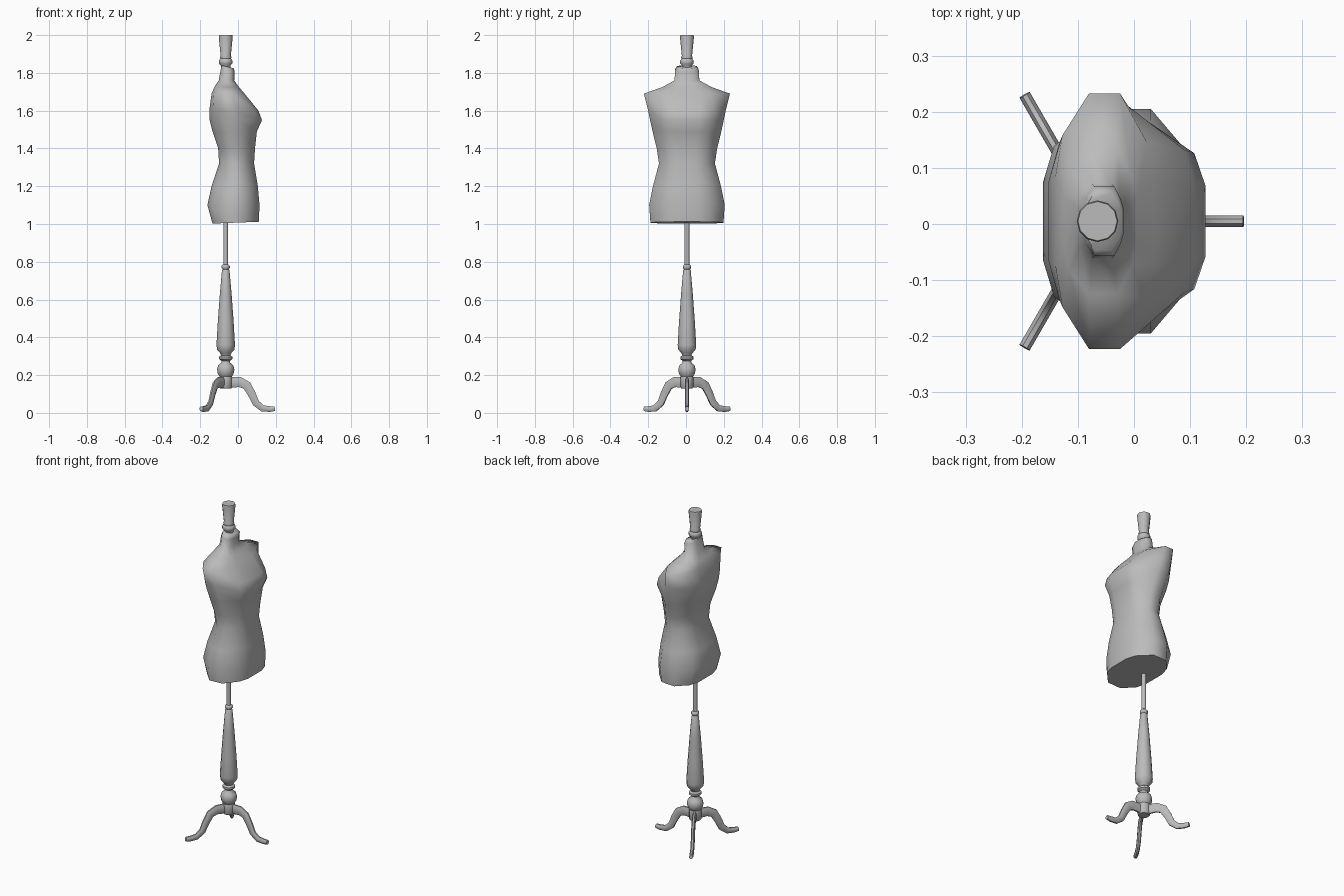
import bpy, bmesh, math
from mathutils import Vector, Matrix

cube = bpy.data.objects.get("Cube")
if cube:
    bpy.data.objects.remove(cube, do_unlink=True)

AXIS = Vector((-0.065, 0.005, 0))   # centre line of the stand

grey = bpy.data.materials.new("plain grey")
grey.use_nodes = True
grey.diffuse_color = (0.5, 0.5, 0.5, 1)
grey.node_tree.nodes["Principled BSDF"].inputs["Base Color"].default_value = (0.5, 0.5, 0.5, 1)


def loft(name, rings, angle, matrix=Matrix()):
    """Skin a list of equal-length point rings and cap both ends."""
    bm = bmesh.new()
    loops = [[bm.verts.new(matrix @ Vector(p)) for p in ring] for ring in rings]
    n = len(loops[0])
    for a, b in zip(loops, loops[1:]):
        for i in range(n):
            j = (i + 1) % n
            bm.faces.new((a[i], a[j], b[j], b[i]))
    bm.faces.new(loops[0])
    bm.faces.new(loops[-1])
    bmesh.ops.recalc_face_normals(bm, faces=bm.faces)
    mesh = bpy.data.meshes.new(name)
    bm.to_mesh(mesh)
    bm.free()
    mesh.materials.append(grey)
    obj = bpy.data.objects.new(name, mesh)
    bpy.context.collection.objects.link(obj)
    bpy.ops.object.select_all(action="DESELECT")
    obj.select_set(True)
    bpy.context.view_layer.objects.active = obj
    bpy.ops.object.shade_smooth_by_angle(angle=math.radians(angle))
    return obj


def lathe(name, profile, sides=12):
    """Turn a (radius, height) profile around the stand axis."""
    turns = [math.tau * i / sides for i in range(sides)]
    rings = [[(r * math.cos(t), r * math.sin(t), z) for t in turns] for r, z in profile]
    return loft(name, rings, 50, Matrix.Translation(AXIS))


def body_ring(z, back, front, w, s0, s1, tilt=0):
    """Symmetric faceted body section: flat back, side and front."""
    inset = 0.07 * (front - back)
    half = [(back, 0.35 * w), (back + inset, 0.67 * w), (s0, w),
            (s1, w), (front - inset, 0.62 * w), (front, 0.33 * w)]
    outline = half + [(x, -y) for x, y in reversed(half)]
    return [(x, y + AXIS.y, z + tilt * (x - AXIS.x)) for x, y in outline]


# Torso: height, back, front, half width, side start, side end, tilt
sections = [
    (1.005, -0.135, 0.11, 0.193, -0.06, 0.025, 0.04),
    (1.10, -0.162, 0.114, 0.20, -0.06, 0.03),
    (1.20, -0.14, 0.105, 0.18, -0.05, 0.03),
    (1.32, -0.10, 0.085, 0.148, -0.04, 0.02),
    (1.40, -0.105, 0.09, 0.16, -0.045, 0.02),
    (1.49, -0.135, 0.10, 0.182, -0.06, 0.01),
    (1.55, -0.15, 0.127, 0.195, -0.075, 0.0),
    (1.60, -0.152, 0.108, 0.205, -0.08, -0.01),
    (1.69, -0.14, 0.035, 0.228, -0.08, -0.025),
    (1.725, -0.125, 0.005, 0.13, -0.08, -0.03),
    (1.76, -0.102, -0.02, 0.066, -0.075, -0.04),
    (1.82, -0.09, -0.018, 0.062, -0.07, -0.035, -0.25),
    (1.835, -0.085, -0.022, 0.052, -0.07, -0.04, -0.25),
]
loft("torso", [body_ring(*s) for s in sections], 65)

# Turned neck finial
lathe("neck_finial", [(0.025, 1.82), (0.026, 1.84), (0.036, 1.85), (0.036, 1.865),
                      (0.028, 1.875), (0.031, 1.882), (0.027, 1.89),
                      (0.037, 1.99), (0.035, 2.0)])

# Metal pole and turned column
lathe("pole", [(0.013, 0.74), (0.013, 1.02)])
lathe("turned_column", [
    (0.03, 0.19), (0.042, 0.207), (0.046, 0.23), (0.040, 0.252), (0.024, 0.265),
    (0.022, 0.275), (0.035, 0.285), (0.035, 0.297), (0.024, 0.305), (0.03, 0.317),
    (0.046, 0.335), (0.049, 0.36), (0.042, 0.48), (0.031, 0.63), (0.02, 0.755),
    (0.016, 0.76), (0.022, 0.768), (0.022, 0.778), (0.015, 0.785)])
lathe("leg_hub", [(0.03, 0.13), (0.034, 0.135), (0.034, 0.19), (0.03, 0.2)])

# Curved legs: reach, height, half thickness along the path
path = [(0.02, 0.162, 0.029), (0.075, 0.163, 0.027), (0.112, 0.145, 0.024),
        (0.138, 0.1, 0.021), (0.16, 0.052, 0.019), (0.195, 0.024, 0.017),
        (0.235, 0.02, 0.015), (0.26, 0.022, 0.012)]
leg_rings = []
for i, (r, z, h) in enumerate(path):
    before, after = path[max(i - 1, 0)], path[min(i + 1, len(path) - 1)]
    along = Vector((after[0] - before[0], after[1] - before[1])).normalized()
    ring = []
    for k in range(8):
        t = math.tau * (k + 0.5) / 8
        up, side = h * math.sin(t) * 1.08, 0.0105 * math.cos(t) * 1.08
        ring.append((r - along.y * up, side, z + along.x * up))
    leg_rings.append(ring)
for k, name in enumerate(("front_leg", "back_left_leg", "back_right_leg")):
    spin = Matrix.Translation(AXIS) @ Matrix.Rotation(math.tau * k / 3, 4, "Z")
    loft(name, leg_rings, 50, spin)
